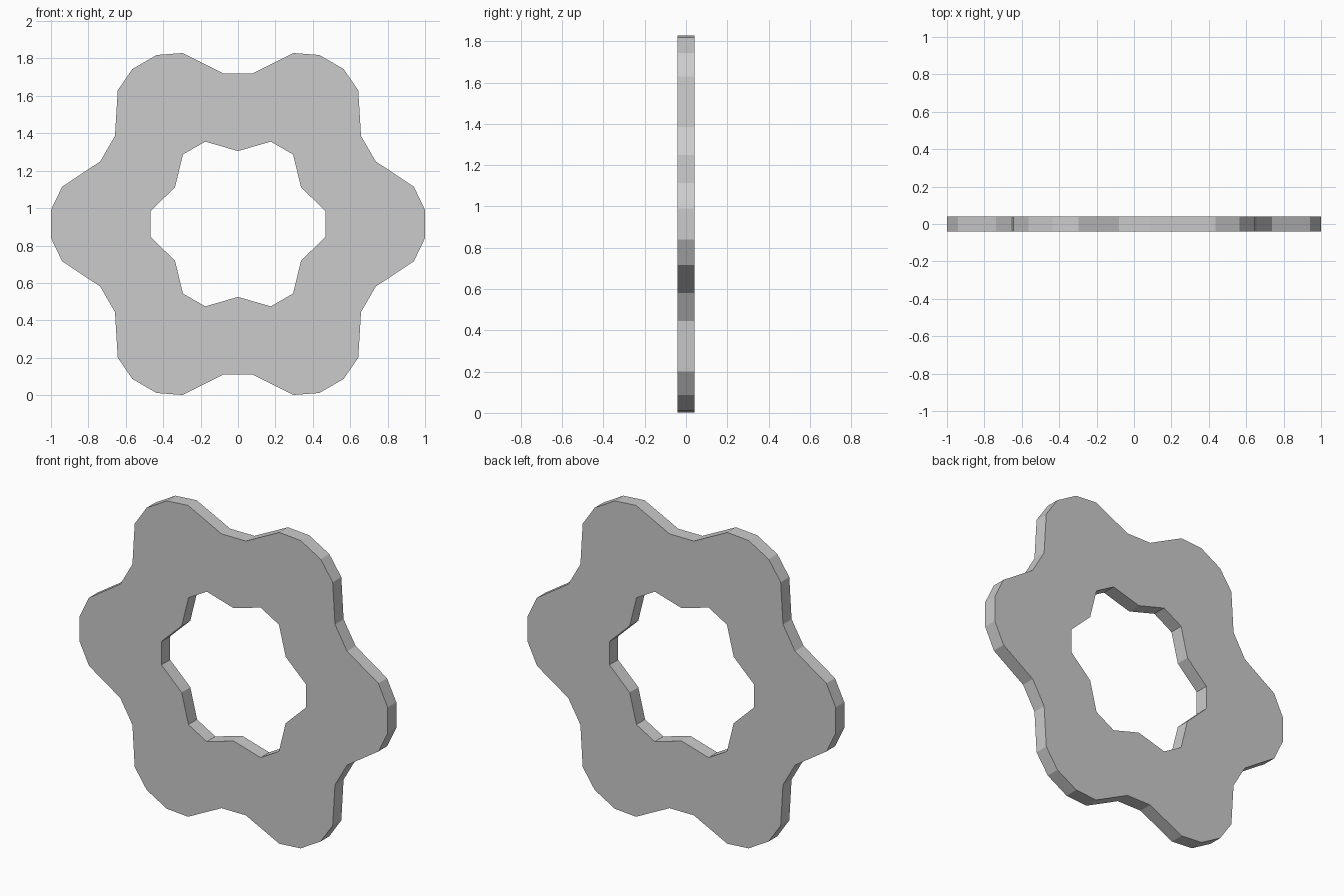
import bpy, bmesh
from math import radians, cos, sin

if "Cube" in bpy.data.objects:
    bpy.data.objects.remove(bpy.data.objects["Cube"])

LOBES = 6
CENTRE_Z = 0.915
HALF_THICK = 0.04
# One lobe of each outline as (angle in degrees, radius)
OUTER = [(-24.4, 0.809), (-12.0, 0.961), (-4.3, 1.0028),
         (4.3, 1.0028), (12.0, 0.961), (24.4, 0.809)]
INNER = [(-8.3, 0.474), (8.3, 0.474), (30, 0.39)]


def add_loop(bm, lobe):
    """Repeat one lobe around the centre and close it into an edge loop."""
    verts = []
    for i in range(LOBES):
        for angle, r in lobe:
            a = radians(angle + i * 360 / LOBES)
            verts.append(bm.verts.new((r * cos(a), -HALF_THICK, CENTRE_Z + r * sin(a))))
    return [bm.edges.new((v, verts[(i + 1) % len(verts)])) for i, v in enumerate(verts)]


# Flat lobed ring with a star-shaped hole, extruded to a plate
bm = bmesh.new()
edges = add_loop(bm, OUTER) + add_loop(bm, INNER)
bmesh.ops.triangle_fill(bm, edges=edges, use_beauty=True, normal=(0, -1, 0))
front = bm.faces[:]
ext = bmesh.ops.extrude_face_region(bm, geom=front, use_keep_orig=True)
moved = [g for g in ext["geom"] if isinstance(g, bmesh.types.BMVert)]
bmesh.ops.translate(bm, verts=moved, vec=(0, 2 * HALF_THICK, 0))
bmesh.ops.recalc_face_normals(bm, faces=bm.faces[:])

mesh = bpy.data.meshes.new("lobed_ring")
bm.to_mesh(mesh)
bm.free()
bpy.context.collection.objects.link(bpy.data.objects.new("lobed_ring", mesh))
